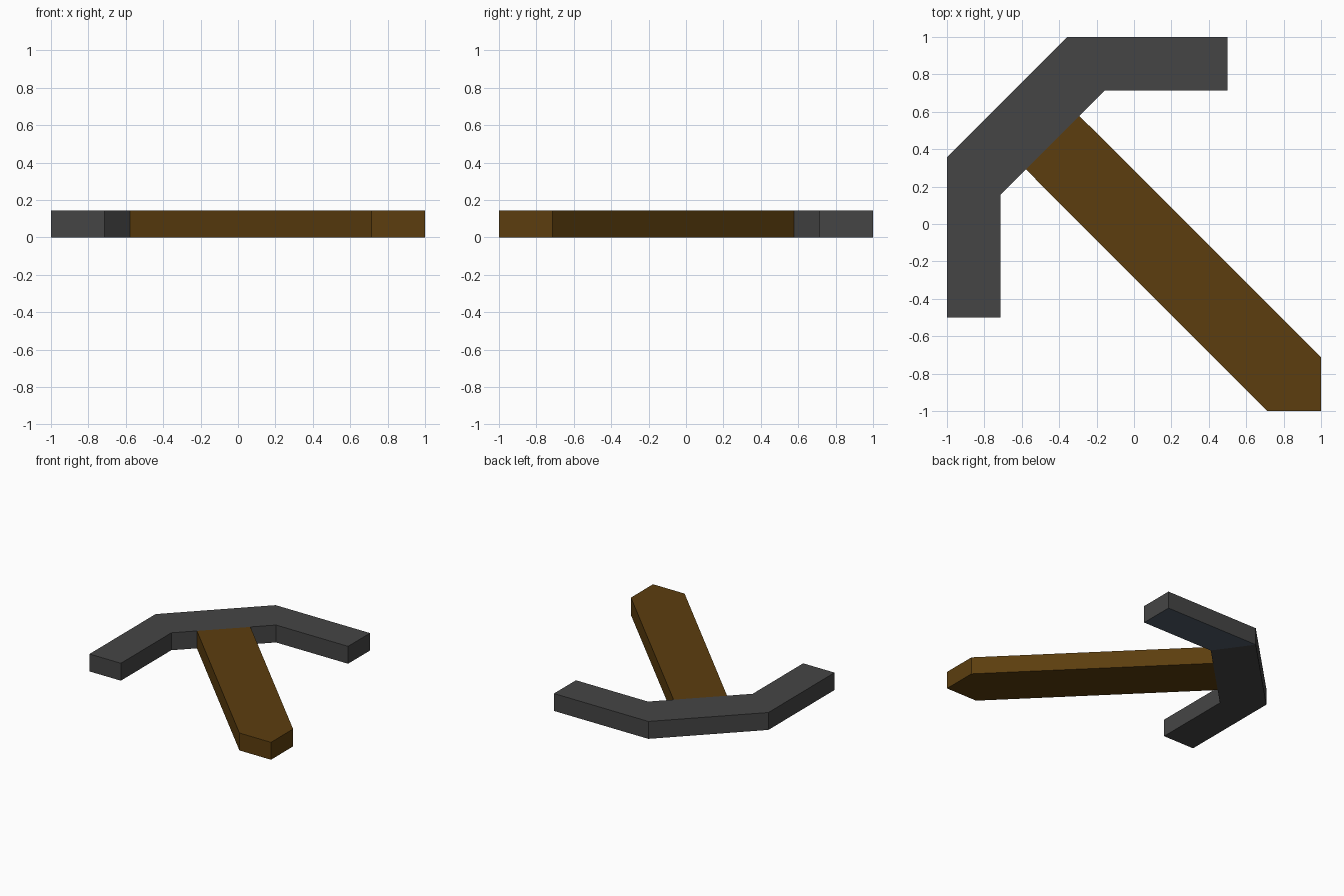
import bpy, bmesh

if "Cube" in bpy.data.objects:
    bpy.data.objects.remove(bpy.data.objects["Cube"])

T = 0.143  # thickness of the whole tool


def material(name, rgb):
    m = bpy.data.materials.new(name)
    m.diffuse_color = (*rgb, 1)
    m.use_nodes = True
    m.node_tree.nodes["Principled BSDF"].inputs["Base Color"].default_value = m.diffuse_color
    return m


grey = material("dark grey metal", (0.060, 0.060, 0.060))
blue_grey = material("blue grey metal", (0.080, 0.107, 0.142))
brown = material("brown wood", (0.107, 0.048, 0.0045))


def slab(name, points, panels, mats, rule=None):
    """Flat outline turned into a slab; panels split its top and bottom."""
    bm = bmesh.new()
    low = [bm.verts.new((x, y, 0)) for x, y in points]
    high = [bm.verts.new((x, y, T)) for x, y in points]
    for p in panels:
        bm.faces.new([low[i] for i in reversed(p)])
        bm.faces.new([high[i] for i in p])
    n = len(points)
    for i in range(n):
        j = (i + 1) % n
        bm.faces.new((low[i], low[j], high[j], high[i]))
    bmesh.ops.recalc_face_normals(bm, faces=bm.faces)
    for f in bm.faces:
        if rule and rule(f):
            f.material_index = 1
    me = bpy.data.meshes.new(name)
    bm.to_mesh(me)
    bm.free()
    for m in mats:
        me.materials.append(m)
    ob = bpy.data.objects.new(name, me)
    bpy.context.collection.objects.link(ob)
    return ob


# Head: one half of the outline, mirrored across the diagonal y = -x
half = [(-0.715, 0.155), (-0.715, -0.5), (-1, -0.5), (-1, 0.358)]
head = half + [(-y, -x) for x, y in reversed(half)]
slab("pick_head", head, [(0, 1, 2, 3), (0, 3, 4, 7), (7, 4, 5, 6)],
     [grey, blue_grey],
     # underside of the right arm is blue grey
     lambda f: f.normal.z < -0.9 and f.calc_center_median().x > -0.3)

# Handle: diagonal bar with a squared corner at its lower end
handle = [(-0.578, 0.292), (0.713, -1), (1, -1), (1, -0.713), (-0.292, 0.578)]
slab("handle", handle, [(0, 1, 2, 3, 4)], [brown])
